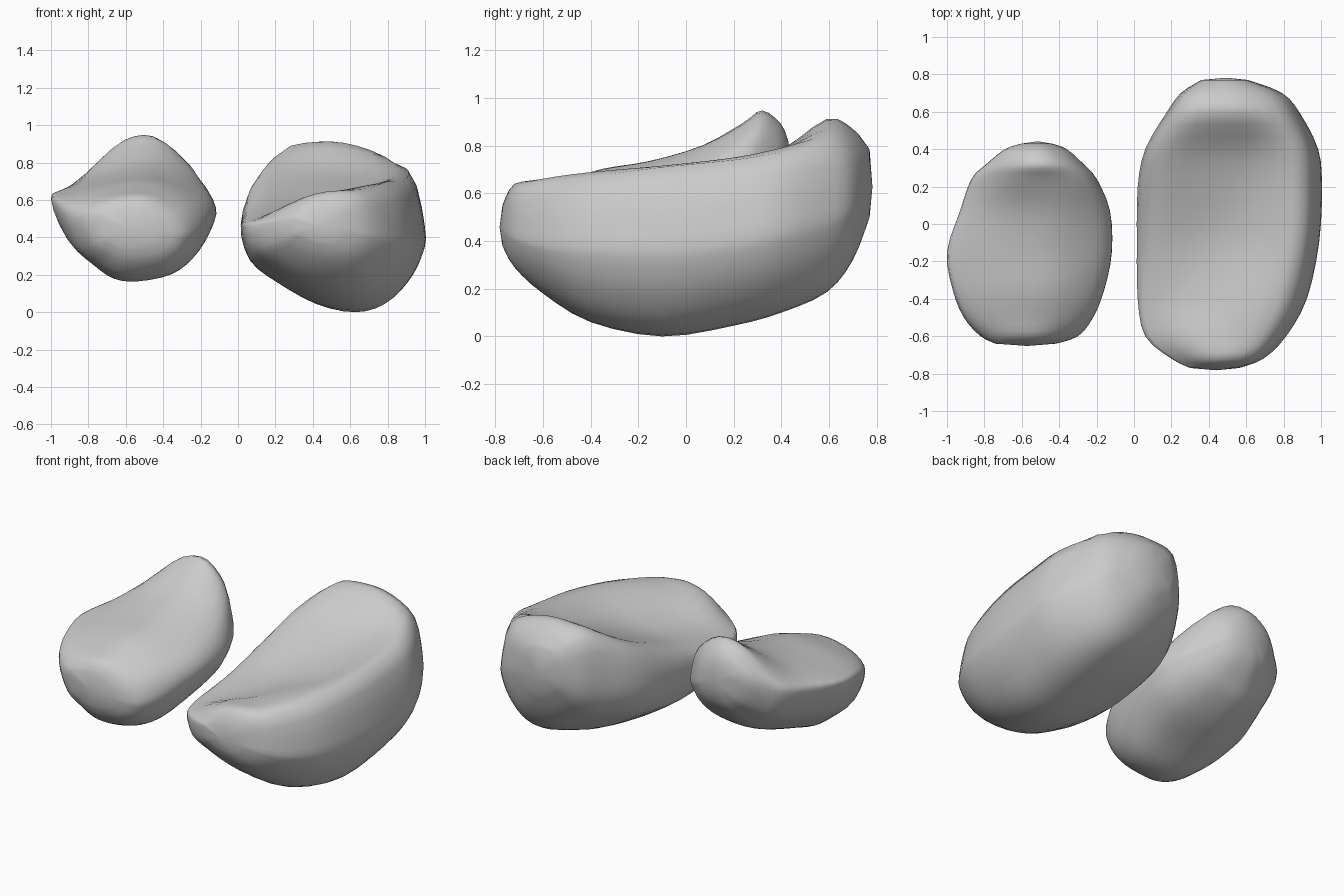
import bpy, bmesh
from mathutils import Vector

if "Cube" in bpy.data.objects:
    bpy.data.objects.remove(bpy.data.objects["Cube"])

# Lower cross-sections: (fraction of width, fraction of depth)
LARGE_BELLY = [(.985, .68), (.91, .36), (.79, .1), (.63, 0), (.42, .1), (.2, .38), (.05, .66)]
SMALL_BELLY = [(.975, .68), (.9, .36), (.76, .11), (.54, 0), (.38, .04), (.24, .26), (.09, .6)]
# Where the four upper heights sit across the width
CROWN = [.08, .35, .65, .91]


def spline(p, i, t, closed):
    n = len(p)
    a, b, c, d = [p[(i + k) % n] if closed else p[min(max(i + k, 0), n - 1)] for k in (-1, 0, 1, 2)]
    return 0.5 * (2 * b + (c - a) * t + (2 * a - 5 * b + 4 * c - d) * t * t
                  + (3 * b - a - 3 * c + d) * t ** 3)


def ring(belly, lift, y, xl, xr, zw, zb, *tops):
    at = lambda f: xl + f * (xr - xl)
    pts = [(xl, zw + lift)] + [(at(f), z) for f, z in zip(CROWN, tops)] + [(xr, zw)]
    pts += [(at(f), zb + g * (zw - zb)) for f, g in belly]
    return [Vector((x, y, z)) for x, z in pts]


def body(name, belly, lift, stations, steps=3):
    # smooth around each section, then along y
    rings = []
    for s in stations:
        r = ring(belly, lift, *s)
        rings.append([spline(r, i, k / steps, True) for i in range(len(r)) for k in range(steps)])
    n = len(rings[0])
    cols = [[r[j] for r in rings] for j in range(n)]
    rows = [[spline(c, i, k / steps, False) for c in cols]
            for i in range(len(rings) - 1) for k in range(steps)] + [rings[-1]]
    bm = bmesh.new()
    grid = [[bm.verts.new(p) for p in row] for row in rows]
    for a, b in zip(grid, grid[1:]):
        for j in range(n):
            bm.faces.new((a[j], a[(j + 1) % n], b[(j + 1) % n], b[j]))
    # rounded tips
    for row, sign in ((grid[0], -1), (grid[-1], 1)):
        mid = sum((v.co for v in row), Vector()) / n
        tip = bm.verts.new(mid + Vector((0, sign * .012, 0)))
        for j in range(n):
            bm.faces.new((row[j], row[(j + 1) % n], tip))
    bmesh.ops.recalc_face_normals(bm, faces=bm.faces)
    me = bpy.data.meshes.new(name)
    bm.to_mesh(me)
    bm.free()
    for f in me.polygons:
        f.use_smooth = True
    ob = bpy.data.objects.new(name, me)
    bpy.context.collection.objects.link(ob)
    return ob


# Large body: y, left x, right x, widest z, bottom z, then four upper heights
body("large_pebble", LARGE_BELLY, .04, [
    (-.77, .30, .56, .46, .38, .52, .54, .55, .53),
    (-.72, .20, .69, .44, .29, .52, .61, .64, .60),
    (-.60, .06, .81, .42, .18, .50, .60, .65, .64),
    (-.40, .02, .92, .42, .06, .51, .57, .66, .67),
    (-.10, .015, .985, .42, .0, .57, .59, .65, .71),
    (.20, .02, 1.0, .45, .045, .67, .69, .70, .74),
    (.40, .06, .98, .49, .10, .76, .78, .77, .77),
    (.59, .17, .885, .53, .185, .85, .91, .89, .79),
    (.70, .25, .79, .58, .32, .83, .87, .85, .76),
    (.77, .36, .61, .63, .50, .75, .78, .78, .73)])

# Small body: ridge runs back up to a raised lip, belly rises to the back
body("small_pebble", SMALL_BELLY, .06, [
    (-.64, -.74, -.42, .44, .35, .54, .55, .55, .50),
    (-.60, -.82, -.30, .43, .27, .56, .61, .61, .52),
    (-.50, -.91, -.22, .46, .19, .59, .64, .65, .57),
    (-.35, -.97, -.16, .51, .165, .62, .68, .70, .61),
    (-.15, -1.0, -.12, .55, .225, .645, .71, .735, .65),
    (.07, -.93, -.13, .57, .29, .69, .77, .80, .70),
    (.24, -.87, -.20, .60, .375, .74, .87, .89, .79),
    (.32, -.79, -.27, .63, .45, .79, .92, .94, .82),
    (.40, -.69, -.36, .67, .55, .81, .88, .88, .79),
    (.43, -.60, -.44, .70, .63, .78, .81, .81, .76)])
